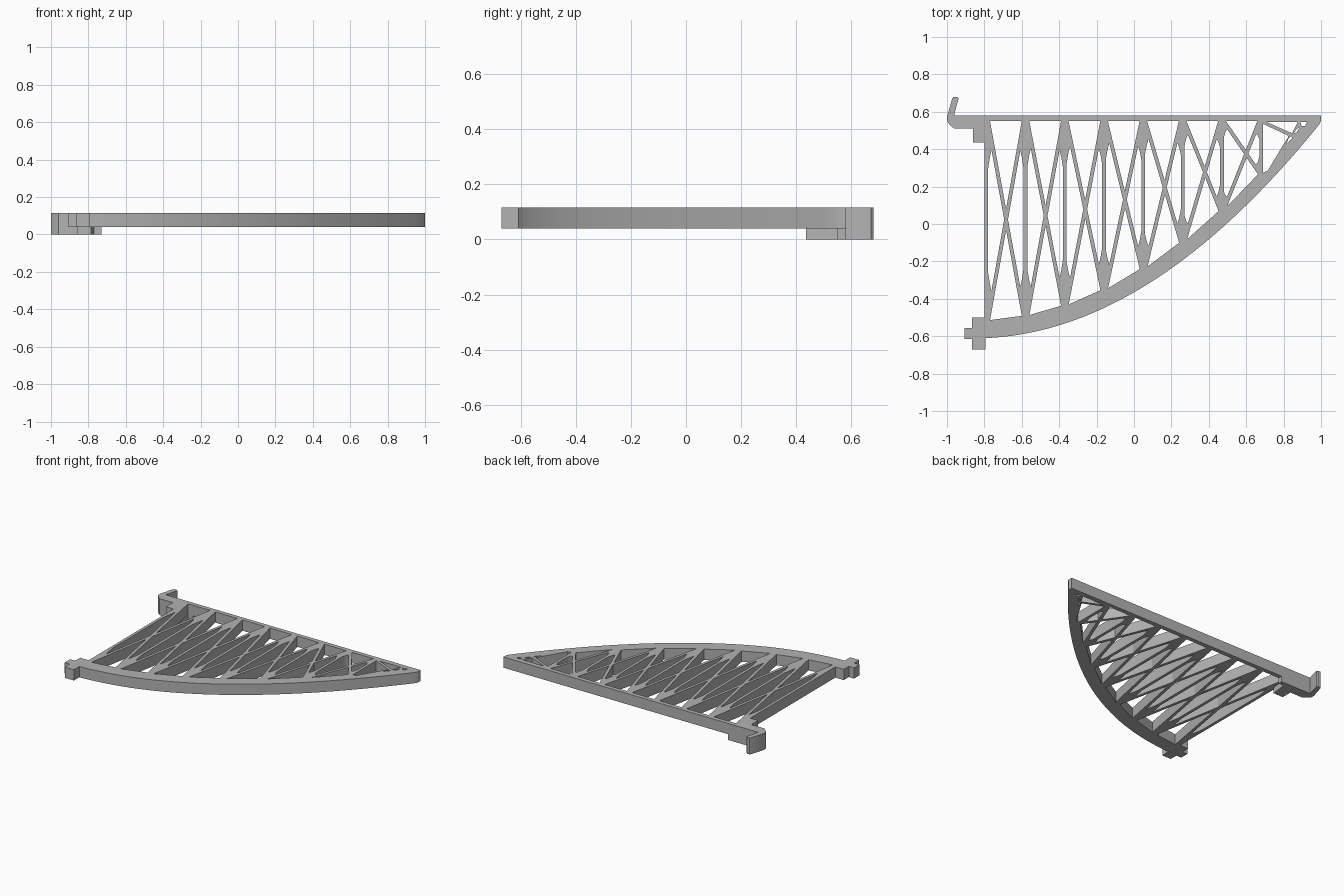
import bpy
import math
from mathutils import Vector

if "Cube" in bpy.data.objects:
    bpy.data.objects.remove(bpy.data.objects["Cube"])

LEFT, PITCH, BAYS = -0.79, 0.21, 7
BAR_TOP, BAR_LOW = 0.58, 0.55
HALF = 0.01       # half width of posts and diagonals
BASE, MID, TOP = 0.0, 0.04, 0.115

grey = bpy.data.materials.new("plain grey")
grey.diffuse_color = (0.45, 0.45, 0.45, 1)
grey.use_nodes = True
grey.node_tree.nodes["Principled BSDF"].inputs["Base Color"].default_value = (0.45, 0.45, 0.45, 1)


def plate(name, loops, z0, z1):
    """Flat plate from an outline followed by its holes."""
    curve = bpy.data.curves.new(name, "CURVE")
    curve.dimensions = "2D"
    curve.fill_mode = "BOTH"
    curve.extrude = (z1 - z0) / 2
    for loop in loops:
        spline = curve.splines.new("POLY")
        spline.points.add(len(loop) - 1)
        for point, p in zip(spline.points, loop):
            point.co = (p[0], p[1], 0, 1)
        spline.use_cyclic_u = True
    obj = bpy.data.objects.new(name, curve)
    bpy.context.collection.objects.link(obj)
    obj.location.z = (z0 + z1) / 2
    bpy.ops.object.select_all(action="DESELECT")
    obj.select_set(True)
    bpy.context.view_layer.objects.active = obj
    bpy.ops.object.convert(target="MESH")
    obj = bpy.context.object
    obj.data.materials.clear()
    obj.data.materials.append(grey)
    bpy.ops.object.shade_smooth_by_angle(angle=math.radians(20))
    return obj


def outer(x):
    """Parabolic outer edge of the bowed rim."""
    u = x - LEFT
    return -0.61 + 0.045 * u + 0.335 * u * u


def inner(x):
    """Inner edge of the rim, slimmer towards the tip."""
    u = x - LEFT
    return outer(x) + (0.095 - 0.014 * u * u) * math.hypot(1, 0.045 + 0.67 * u)


def inset(tri, gaps):
    """Triangle moved inwards; gaps[i] belongs to the edge from corner i to i + 1."""
    result = []
    for i in range(3):
        p = tri[i]
        a = (tri[(i + 1) % 3] - p).normalized()
        b = (tri[i - 1] - p).normalized()
        result.append(p + (a * gaps[i - 1] + b * gaps[i]) / abs(a.cross(b)))
    return result


def slot(tri):
    """Tall hole beside a post with rounded narrow ends."""
    a, b, c = tri
    t = min(0.3, 0.018 / abs(c.x - a.x))
    ends = []
    for p, q in ((a, b), (b, a)):
        post, brace = p.lerp(q, t), p.lerp(c, t)
        tip = post.lerp(brace, 0.5) + (p - q).normalized() * 0.009
        ends.append((post, tip, brace))
    return [*ends[0], c, *reversed(ends[1])]


# Holes of the crossed bays
holes = []
for i in range(BAYS):
    x0 = LEFT + i * PITCH
    x1 = x0 + PITCH
    tl, tr = Vector((x0 + HALF, BAR_LOW)), Vector((x1 - HALF, BAR_LOW))
    bl, br = Vector((x0 + HALF, inner(x0))), Vector((x1 - HALF, inner(x1)))
    r, s = br - tl, bl - tr
    cross = tl + r * ((tr - tl).cross(s) / r.cross(s))
    holes.append(inset((tl, tr, cross), (0, HALF, HALF)))
    holes.append(inset((bl, br, cross), (0, HALF, HALF)))
    holes.append(slot(inset((tl, bl, cross), (0, HALF, HALF))))
    holes.append(slot(inset((tr, br, cross), (0, HALF, HALF))))

# Holes of the tip bay
holes += [
    [(0.69, 0.535), (0.69, 0.275), (0.715, 0.285), (0.73, 0.31), (0.805, 0.435), (0.825, 0.465), (0.82, 0.475)],
    [(0.71, 0.545), (0.875, 0.545), (0.845, 0.485)],
    [(0.815, 0.425), (0.845, 0.46), (0.842, 0.472), (0.825, 0.455)],
    [(0.855, 0.485), (0.87, 0.49), (0.885, 0.515), (0.87, 0.51)],
    [(0.89, 0.545), (0.925, 0.545), (0.915, 0.525), (0.895, 0.525)],
]

# Outline: hook, bar, bowed rim, lower lug, left post
hook = [(-0.86, 0.435), (-0.86, 0.51), (-0.96, 0.51), (-0.985, 0.53), (-1.0, 0.55),
        (-1.0, 0.575), (-0.972, 0.67), (-0.965, 0.68), (-0.945, 0.68), (-0.938, 0.672),
        (-0.962, BAR_TOP)]
steps = 48
rim = [(x, outer(x)) for x in (0.99 - k * (0.99 - LEFT) / steps for k in range(steps + 1))]
lug = [(-0.795, -0.67), (-0.865, -0.67), (-0.865, -0.615), (-0.905, -0.615),
       (-0.905, -0.555), (-0.865, -0.555), (-0.865, -0.5), (-0.8, -0.5)]
outline = hook + [(1.0, BAR_TOP), (1.0, 0.55)] + rim + [(-0.795, -0.61)] + lug + [(-0.8, 0.435)]
plate("truss_frame", [outline] + holes, MID, TOP)

# Deeper foot below the hook corner
foot = hook + [(-0.73, BAR_TOP), (-0.73, BAR_LOW), (-0.77, BAR_LOW), (-0.785, 0.435)]
plate("hook_foot", [foot], BASE, MID)
